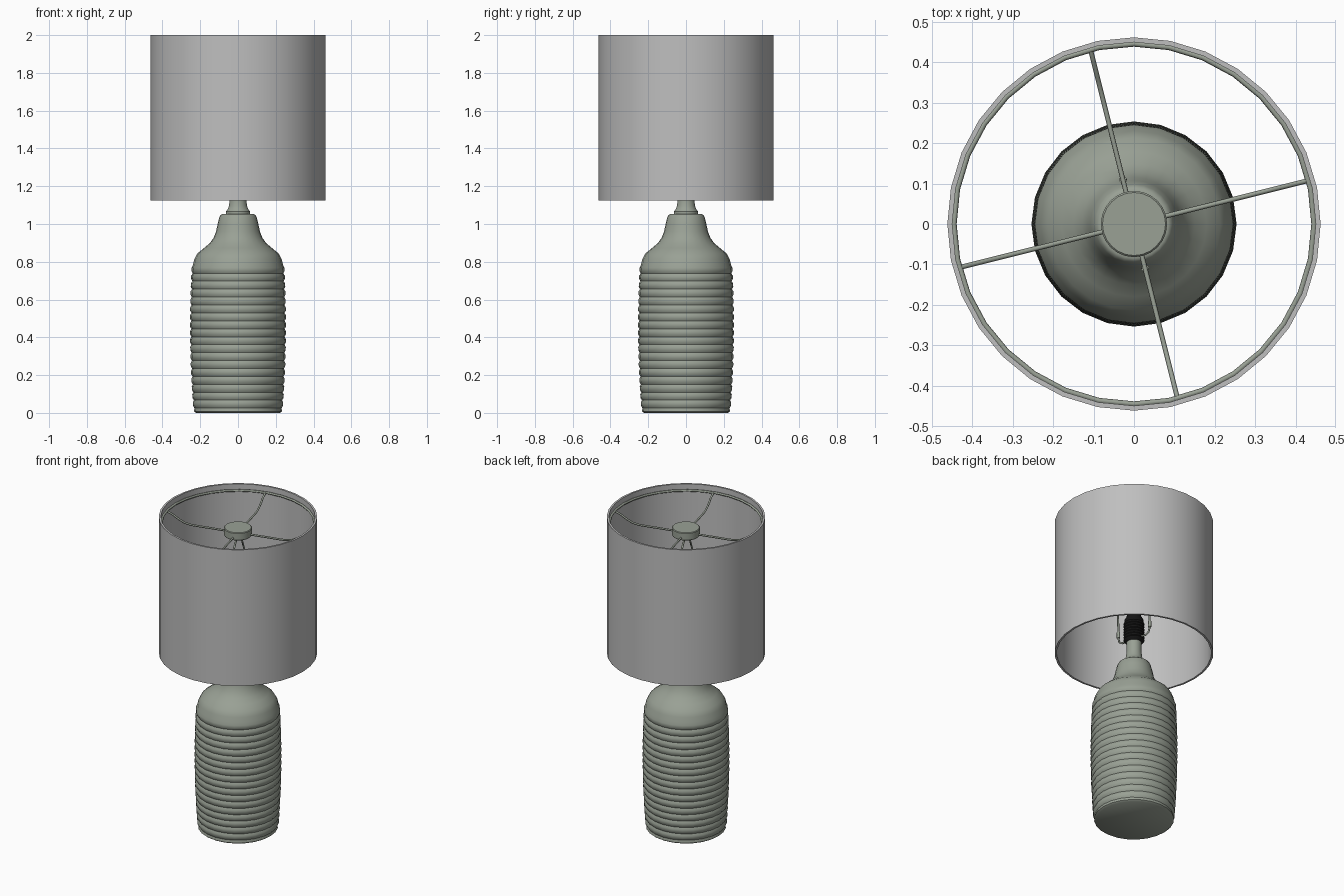
import bpy, bmesh, math

if "Cube" in bpy.data.objects:
    bpy.data.objects.remove(bpy.data.objects["Cube"])

def material(name, rgb):
    m = bpy.data.materials.new(name)
    m.diffuse_color = (*rgb, 1)
    m.use_nodes = True
    m.node_tree.nodes["Principled BSDF"].inputs["Base Color"].default_value = m.diffuse_color
    return m

SAGE = material("sage green", (0.32, 0.355, 0.30))
FABRIC = material("light grey fabric", (0.52, 0.52, 0.52))
BLACK = material("black", (0.008, 0.008, 0.008))

def lathe(name, profile, sides, mat, closed=False, angle=40):
    """Spin (radius, z) points round z; open profiles get flat end caps."""
    bm = bmesh.new()
    rings = []
    for r, z in profile:
        rings.append([bm.verts.new((r * math.cos(2 * math.pi * i / sides),
                                    r * math.sin(2 * math.pi * i / sides), z))
                      for i in range(sides)])
    pairs = list(zip(rings, rings[1:]))
    if closed:
        pairs.append((rings[-1], rings[0]))
    for a, b in pairs:
        for i in range(sides):
            j = (i + 1) % sides
            bm.faces.new((a[i], a[j], b[j], b[i]))
    if not closed:
        bm.faces.new(rings[0][::-1])
        bm.faces.new(rings[-1])
    bmesh.ops.recalc_face_normals(bm, faces=bm.faces)
    me = bpy.data.meshes.new(name)
    bm.to_mesh(me)
    bm.free()
    me.materials.append(mat)
    ob = bpy.data.objects.new(name, me)
    bpy.context.collection.objects.link(ob)
    bpy.ops.object.select_all(action='DESELECT')
    ob.select_set(True)
    bpy.context.view_layer.objects.active = ob
    bpy.ops.object.shade_smooth_by_angle(angle=math.radians(angle))
    return ob

def wire(name, points, radius, mat, turn=0.0):
    cu = bpy.data.curves.new(name, 'CURVE')
    cu.dimensions = '3D'
    cu.bevel_depth = radius
    cu.bevel_resolution = 1
    cu.use_fill_caps = True
    sp = cu.splines.new('POLY')
    sp.points.add(len(points) - 1)
    for p, co in zip(sp.points, points):
        p.co = (*co, 1)
    cu.materials.append(mat)
    ob = bpy.data.objects.new(name, cu)
    ob.rotation_euler.z = turn
    bpy.context.collection.objects.link(ob)
    return ob

# Ceramic base: softly rippled bulging body, shoulder and neck
body = [(0.222, 0.0), (0.233, 0.008)]
pitch, count = 0.042, 18
for k in range(count):
    for f, bump in ((0.0, -0.005), (0.3, 0.002), (0.7, 0.002)):
        z = 0.025 + (k + f) * pitch
        r = 0.252 - 0.017 * ((z - 0.46) / 0.44) ** 2
        body.append((r + bump, z))
body += [(0.238, 0.785), (0.231, 0.815), (0.214, 0.845), (0.180, 0.873),
         (0.150, 0.898), (0.129, 0.927), (0.116, 0.96), (0.108, 1.0),
         (0.098, 1.038), (0.092, 1.048), (0.085, 1.052)]
lathe("ceramic_base", body, 24, SAGE)

# Stem with flange, and ridged bulb socket
lathe("stem", [(0.064, 1.05), (0.064, 1.066), (0.056, 1.075), (0.048, 1.095),
               (0.044, 1.13), (0.044, 1.205)], 24, SAGE)
socket = [(0.044, 1.195), (0.056, 1.205)]
for k in range(7):
    socket += [(0.061, 1.212 + k * 0.018), (0.056, 1.221 + k * 0.018)]
socket += [(0.056, 1.345), (0.045, 1.365), (0.040, 1.38)]
lathe("bulb_socket", socket, 24, BLACK)

# Drum shade, open at both ends
lathe("drum_shade", [(0.462, 1.125), (0.462, 2.0), (0.450, 2.0), (0.450, 1.125)],
      32, FABRIC, closed=True)

# Support ring just inside the top rim
ring = [(0.446 + 0.007 * math.cos(a), 1.96 + 0.007 * math.sin(a))
        for a in (i * math.pi / 3 for i in range(6))]
lathe("top_ring", ring, 32, SAGE, closed=True, angle=70)

# Hub and four bent spokes
lathe("hub", [(0.078, 1.882), (0.082, 1.886), (0.082, 1.928), (0.078, 1.932)], 24, SAGE)
TURN = math.radians(14)
for k in range(4):
    wire("spoke_%d" % (k + 1),
         [(0.02, 0, 1.897), (0.29, 0, 1.897), (0.335, 0, 1.905),
          (0.37, 0, 1.922), (0.41, 0, 1.947), (0.446, 0, 1.96)],
         0.006, SAGE, TURN + k * math.pi / 2)

# Harp wires from the socket up to the hub, with small collars
for k, side in enumerate((1, -1)):
    turn = TURN + side * math.pi / 2
    wire("harp_arm_%d" % (k + 1),
         [(0.04, 0, 1.222), (0.085, 0, 1.222), (0.105, 0, 1.235), (0.112, 0, 1.26),
          (0.115, 0, 1.45), (0.112, 0, 1.65), (0.095, 0, 1.76), (0.06, 0, 1.83),
          (0.02, 0, 1.87), (0.0, 0, 1.89)], 0.006, SAGE, turn)
    wire("harp_collar_%d" % (k + 1), [(0.112, 0, 1.265), (0.113, 0, 1.305)],
         0.01, SAGE, turn)
